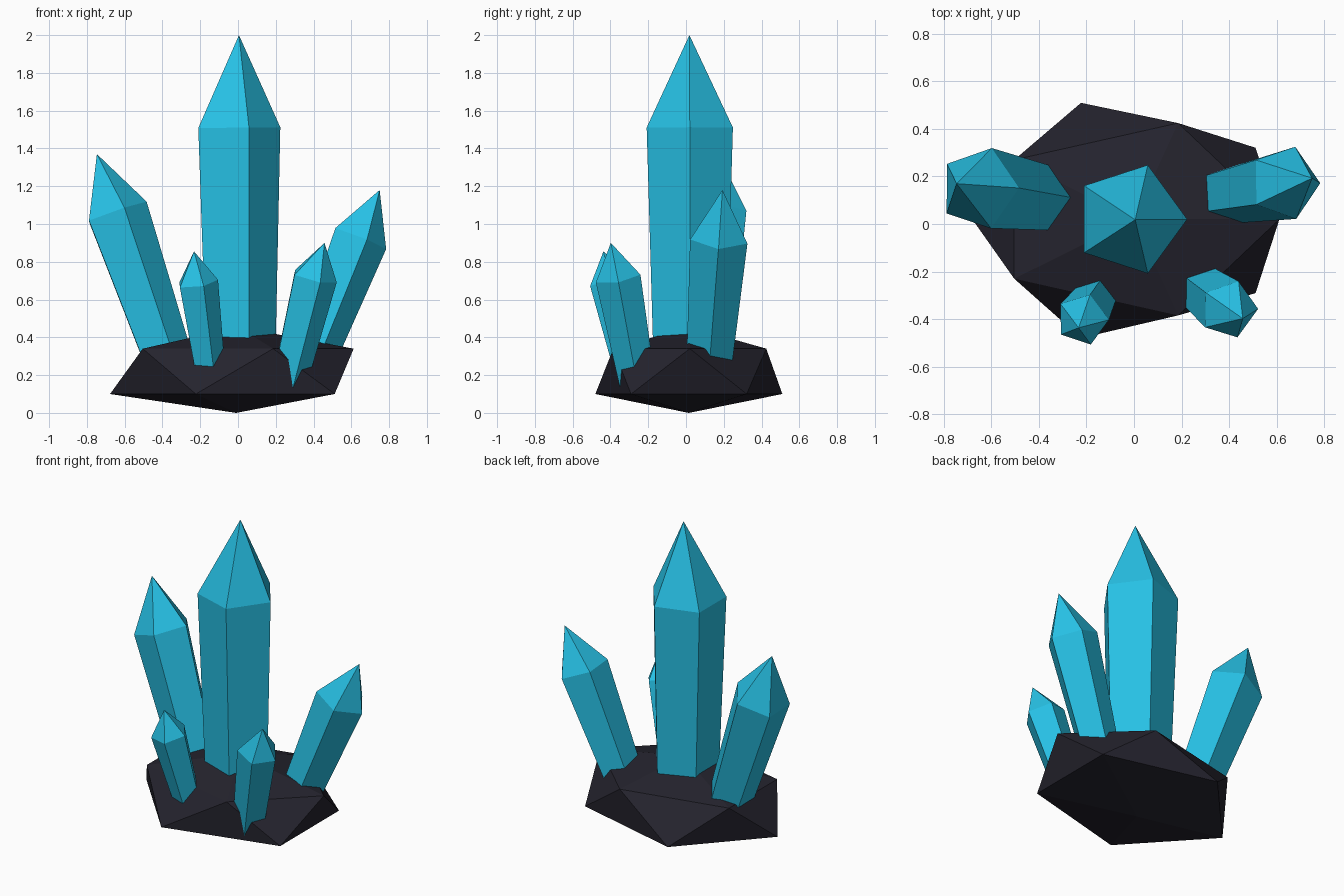
import bpy, bmesh, math
from mathutils import Vector

if "Cube" in bpy.data.objects:
    bpy.data.objects.remove(bpy.data.objects["Cube"])


def material(name, rgb):
    m = bpy.data.materials.new(name)
    m.diffuse_color = (*rgb, 1)
    m.use_nodes = True
    m.node_tree.nodes["Principled BSDF"].inputs["Base Color"].default_value = m.diffuse_color
    return m


def finish(bm, name, mat):
    bmesh.ops.recalc_face_normals(bm, faces=bm.faces)
    me = bpy.data.meshes.new(name)
    bm.to_mesh(me)
    bm.free()
    me.materials.append(mat)
    ob = bpy.data.objects.new(name, me)
    bpy.context.collection.objects.link(ob)
    return ob


def crystal(name, base, shoulder, tip, r0, r1, mat, sides=5):
    """Tapered prism from base to shoulder, closed by a point at tip."""
    base, shoulder, tip = Vector(base), Vector(shoulder), Vector(tip)
    rot = Vector((0, 0, 1)).rotation_difference(shoulder - base)
    bm = bmesh.new()
    rings = []
    for centre, r in ((base, r0), (shoulder, r1)):
        rings.append([bm.verts.new(centre + rot @ Vector((
            r * math.cos(math.tau * i / sides),
            r * math.sin(math.tau * i / sides), 0))) for i in range(sides)])
    apex = bm.verts.new(tip)
    lo, hi = rings
    bm.faces.new(lo[::-1])
    for i in range(sides):
        j = (i + 1) % sides
        bm.faces.new((lo[i], lo[j], hi[j], hi[i]))
        bm.faces.new((hi[i], hi[j], apex))
    return finish(bm, name, mat)


teal = material("crystal teal", (0.02, 0.53, 0.78))
dark = material("dark rock", (0.018, 0.017, 0.027))

# Rock base: squashed icosahedron, wider at its lower ring
bm = bmesh.new()
bmesh.ops.create_icosphere(bm, subdivisions=1, radius=1)
for v in bm.verts:
    x, y, z = v.co
    if z < -0.9:
        v.co = (-0.01, 0.015, 0)
    elif z < 0:
        v.co = (x * 0.735 - 0.02, y * 0.582 + 0.015, 0.10)
    elif z < 0.9:
        v.co = (x * 0.69 - 0.005, y * 0.476 + 0.02, 0.34)
    else:
        v.co = (0, 0.02, 0.455)
finish(bm, "rock_base", dark)

# Crystals: base centre, shoulder centre, tip, radii
crystal("main_crystal", (-0.003, 0.02, 0.15), (-0.016, 0.02, 1.51),
        (0.005, 0.018, 2.0), 0.198, 0.24, teal)
crystal("left_crystal", (-0.335, 0.10, 0.15), (-0.652, 0.15, 1.06),
        (-0.747, 0.17, 1.37), 0.135, 0.178, teal)
crystal("right_crystal", (0.334, 0.114, 0.15), (0.635, 0.174, 0.925),
        (0.75, 0.193, 1.18), 0.12, 0.16, teal)
crystal("small_left_crystal", (-0.14, -0.275, 0.12), (-0.218, -0.402, 0.69),
        (-0.233, -0.437, 0.855), 0.08, 0.113, teal)
crystal("small_right_crystal", (0.254, -0.25, 0.12), (0.40, -0.36, 0.72),
        (0.458, -0.398, 0.90), 0.098, 0.126, teal)
